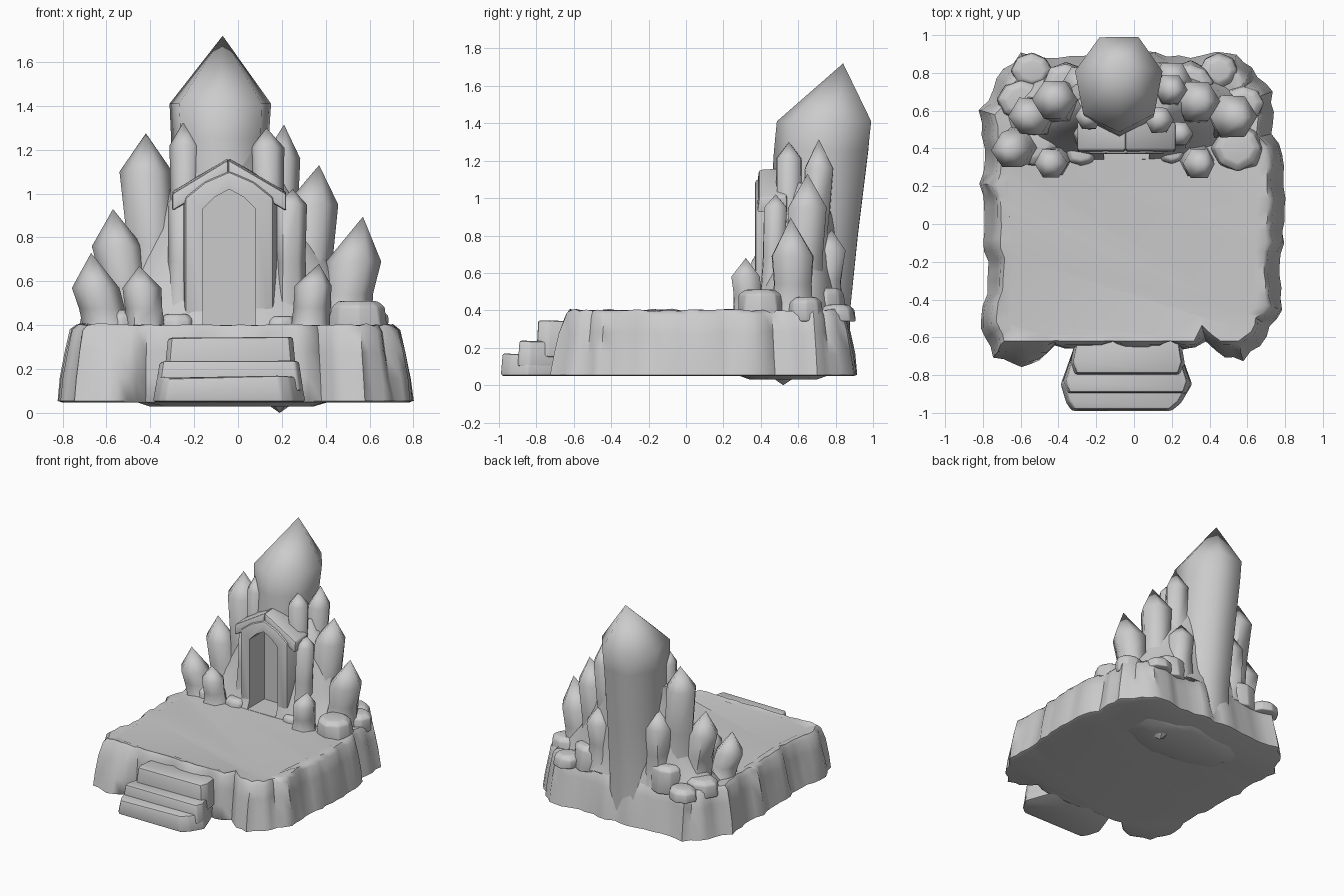
import bpy
import bmesh
import math
import random
from mathutils import Vector

random.seed(4)
if "Cube" in bpy.data.objects:
    bpy.data.objects.remove(bpy.data.objects["Cube"])

stone = bpy.data.materials.new("grey stone")
stone.use_nodes = True
GREY = (0.6, 0.6, 0.6, 1)
stone.diffuse_color = GREY
stone.node_tree.nodes["Principled BSDF"].inputs["Base Color"].default_value = GREY


def loft(name, rings, bevel=0.0, cut=None, angle=35):
    """Closed solid through equal rings; a one-point last ring makes a tip."""
    bm = bmesh.new()
    loops = [[bm.verts.new(p) for p in ring] for ring in rings]
    for a, b in zip(loops, loops[1:]):
        n = len(a)
        for i in range(n):
            j = (i + 1) % n
            if len(b) == 1:
                bm.faces.new((a[i], a[j], b[0]))
            else:
                bm.faces.new((a[i], a[j], b[j], b[i]))
    bm.faces.new(loops[0])
    if len(loops[-1]) > 2:
        bm.faces.new(loops[-1])
    bmesh.ops.recalc_face_normals(bm, faces=bm.faces)
    if bevel:
        bmesh.ops.bevel(bm, geom=bm.edges[:], offset=bevel, segments=2,
                        profile=0.5, affect='EDGES', clamp_overlap=True)
    mesh = bpy.data.meshes.new(name)
    bm.to_mesh(mesh)
    bm.free()
    mesh.materials.append(stone)
    obj = bpy.data.objects.new(name, mesh)
    bpy.context.collection.objects.link(obj)
    bpy.ops.object.select_all(action='DESELECT')
    bpy.context.view_layer.objects.active = obj
    obj.select_set(True)
    if cut:
        mod = obj.modifiers.new("doorway", 'BOOLEAN')
        mod.operation = 'DIFFERENCE'
        mod.object = cut
        bpy.ops.object.modifier_apply(modifier=mod.name)
    bpy.ops.object.shade_smooth_by_angle(angle=math.radians(angle))
    return obj


def ring(x, y, z, rx, ry, n, turn=0.0, wobble=0.0):
    pts = []
    for i in range(n):
        a = turn + math.tau * i / n
        k = 1 + random.uniform(-wobble, wobble)
        pts.append((x + rx * k * math.cos(a), y + ry * k * math.sin(a), z))
    return pts


def crystal(name, tip, r, shoulder, foot, cut=None):
    """Leaning six-sided prism with a flared foot and a pointed cap."""
    sx, sy, sz = shoulder
    fx, fy = foot
    rings = []
    for t, k in ((0, 1.3), (0.18, 1.08), (0.55, 0.96), (1, 1.02)):
        rings.append(ring(fx + (sx - fx) * t, fy + (sy - fy) * t,
                          0.36 + (sz - 0.36) * t, r * k, r * k, 6, 0, 0.06))
    return loft(name, rings + [[tip]], cut=cut, angle=62)


def slab(name, outline, z0, z1):
    """Stone step with slightly battered, uneven sides."""
    c = sum((Vector(p) for p in outline), Vector((0, 0))) / len(outline)
    low = [(p[0], p[1], z0) for p in outline]
    top = [(p[0] + (c.x - p[0]) * 0.06, p[1] + 0.01,
            z1 + random.uniform(-0.008, 0.006)) for p in outline]
    loft(name, [low, top], 0.012)


# Rock platform: scalloped outline, flared towards the ground
corners = [(-.3, -.65), (-.42, -.64), (-.5, -.71), (-.6, -.77), (-.74, -.7),
           (-.8, -.55), (-.78, -.2), (-.81, .15), (-.79, .4), (-.81, .6),
           (-.73, .77), (-.6, .91), (-.4, .88), (-.2, .9), (.05, .9), (.3, .88),
           (.5, .92), (.62, .82), (.73, .7), (.74, .48), (.8, .25), (.78, -.1),
           (.79, -.4), (.71, -.6), (.58, -.73), (.48, -.7), (.38, -.62), (.26, -.66)]
outline = []
for i, p in enumerate(corners):
    a, b = Vector(p), Vector(corners[(i + 1) % len(corners)])
    steps = max(1, round((b - a).length / 0.06))
    outline += [a.lerp(b, s / steps) for s in range(steps)]
rock = [random.uniform(-0.028, 0.028) for _ in outline]
levels = []
for z, inward, rough, front in ((0.048, 0.02, 0.6, -.78), (0.055, 0.0, 0.6, -.78),
                                (0.16, 0.02, 1, -.73), (0.28, 0.045, 1, -.68),
                                (0.375, 0.065, 0.8, -.64), (0.402, 0.09, 0.5, -.62),
                                (0.395, 0.14, 0.2, -.59)):
    level = []
    for p, r in zip(outline, rock):
        inner = Vector((max(-.6, min(.6, p.x)), max(-.5, min(.75, p.y))))
        d = (Vector((0, 0.1)) - p).normalized() * 0.5 + (inner - p).normalized() * 0.5
        behind_steps = abs(p.x + 0.06) < 0.4 and p.y < -0.5
        q = p + d * (inward * (0.3 if behind_steps else 1) + r * rough)
        level.append((q.x, max(q.y, front),
                      z + random.uniform(-0.007, 0.007) * (0.06 < z)))
    levels.append(level)
loft("rock_platform", levels, angle=50)

# Rough underside
loft("underside_lump", [ring(-.02, 0.5, 0.06, 0.48, 0.26, 14, 0, 0.15),
                        ring(-.02, 0.52, 0.03, 0.36, 0.17, 14, 0, 0.15)])
loft("underside_point", [ring(0.19, 0.52, 0.035, 0.05, 0.06, 6), [(0.19, 0.52, 0.0)]])

# Front steps
slab("lower_step", [(-.33, -.99), (.2, -.99), (.25, -.95), (.31, -.85), (.22, -.6),
                    (-.3, -.6), (-.39, -.85), (-.36, -.95)], 0.05, 0.165)
slab("middle_step", [(-.36, -.9), (.28, -.9), (.3, -.84), (.22, -.6), (-.3, -.6),
                     (-.38, -.84)], 0.1, 0.235)
slab("upper_step", [(-.32, -.8), (.25, -.8), (.27, -.74), (.24, -.56), (-.3, -.56),
                    (-.34, -.74)], 0.15, 0.345)


# Doorway cutter, used on everything standing behind the opening
def arch(y, half, spring, peak, x=-0.04, floor=0.4):
    return [(x - half, y, floor), (x + half, y, floor), (x + half, y, spring),
            (x + half * 0.55, y, spring + (peak - spring) * 0.6), (x, y, peak),
            (x - half * 0.55, y, spring + (peak - spring) * 0.6), (x - half, y, spring)]


cutter = loft("doorway_cutter", [arch(0.1, .12, .93, 1.02), arch(0.55, .12, .93, 1.02)])
cutter.hide_render = True

# Door surround with a gabled hood
loft("door_surround", [arch(0.37, .2, .98, 1.1, floor=.38),
                       arch(0.62, .25, 1.0, 1.14, floor=.38)], 0.015, cutter)
for side, edge in (("right", -0.3), ("left", 0.22)):
    ends = []
    for x, z in ((edge, 1.01), (-0.045, 1.165)):
        ends.append([(x, .38, z - .09), (x, .39, z - .01), (x, .54, z), (x, .54, z - .09)])
    loft(side + "_hood_beam", ends, 0.012, cutter)

# Stone mass behind the doorway
loft("stone_mass", [ring(-.03, .59, .37, .66, .27, 20, 0, .05),
                    ring(-.03, .6, .45, .57, .24, 20, 0, .06),
                    ring(-.03, .61, .62, .46, .2, 20, 0, .07),
                    ring(-.04, .63, .85, .35, .18, 20, 0, .07),
                    ring(-.05, .65, 1.08, .24, .15, 20, 0, .05)], 0, cutter, 65)

# Main crystal: seven sides, flat at the back, leaning backwards
main = [ring(x, y, z, rx, ry, 7, -math.pi / 2, .02) for x, y, z, rx, ry in (
    (-.06, .63, .1, .24, .27), (-.06, .65, .4, .225, .25), (-.07, .69, .8, .225, .25),
    (-.08, .735, 1.25, .23, .265), (-.08, .75, 1.41, .24, .268))]
loft("main_crystal", main + [[(-.07, .84, 1.72)]], cut=cutter, angle=62)

# Crystals: tip, radius, shoulder centre, foot
parts = [
    ("right_tall", (-.42, .67, 1.275), .115, (-.42, .66, 1.1), (-.36, .62)),
    ("right_middle", (-.57, .57, .93), .11, (-.55, .57, .76), (-.48, .57)),
    ("right_low", (-.67, .39, .73), .105, (-.645, .39, .57), (-.59, .42)),
    ("right_front", (-.45, .32, .67), .085, (-.44, .32, .57), (-.42, .34)),
    ("right_inner", (-.25, .57, 1.325), .07, (-.24, .57, 1.22), (-.24, .54)),
    ("right_pillar", (-.26, .5, 1.02), .07, (-.25, .48, .96), (-.26, .46)),
    ("right_back", (-.28, .75, .95), .1, (-.28, .74, .8), (-.28, .72)),
    ("left_front", (.37, .32, .68), .085, (.345, .32, .58), (.33, .34)),
    ("left_low", (.57, .56, .895), .12, (.525, .57, .69), (.48, .57)),
    ("left_middle", (.37, .65, 1.13), .115, (.335, .65, .95), (.3, .61)),
    ("left_upper", (.21, .71, 1.315), .085, (.195, .71, 1.16), (.18, .66)),
    ("left_inner", (.13, .55, 1.3), .075, (.135, .55, 1.21), (.14, .54)),
    ("left_pillar", (.25, .48, 1.02), .07, (.24, .48, .95), (.24, .46)),
    ("left_back", (.21, .78, .83), .1, (.2, .76, .72), (.2, .73)),
]
for name, tip, r, shoulder, foot in parts:
    crystal(name + "_crystal", tip, r, shoulder, foot, cutter)

# Low boulders round the feet of the crystals
boulders = [(.55, .4, .13, .51), (.58, .64, .1, .47), (.45, .81, .1, .43),
            (.3, .75, .11, .52), (-.54, .81, .1, .43), (-.6, .66, .11, .46),
            (-.36, .75, .11, .54), (-.53, .42, .12, .47), (.2, .38, .07, .44),
            (-.28, .38, .08, .45)]
for i, (x, y, r, top) in enumerate(boulders):
    loft("boulder_%d" % (i + 1), [ring(x, y, .34, r * 1.1, r, 8, 0, .1),
                                  ring(x, y, top - .025, r, r * .9, 8, 0, .1),
                                  ring(x, y, top, r * .7, r * .6, 8, 0, .1)], 0.01, angle=60)

bpy.data.objects.remove(cutter)
